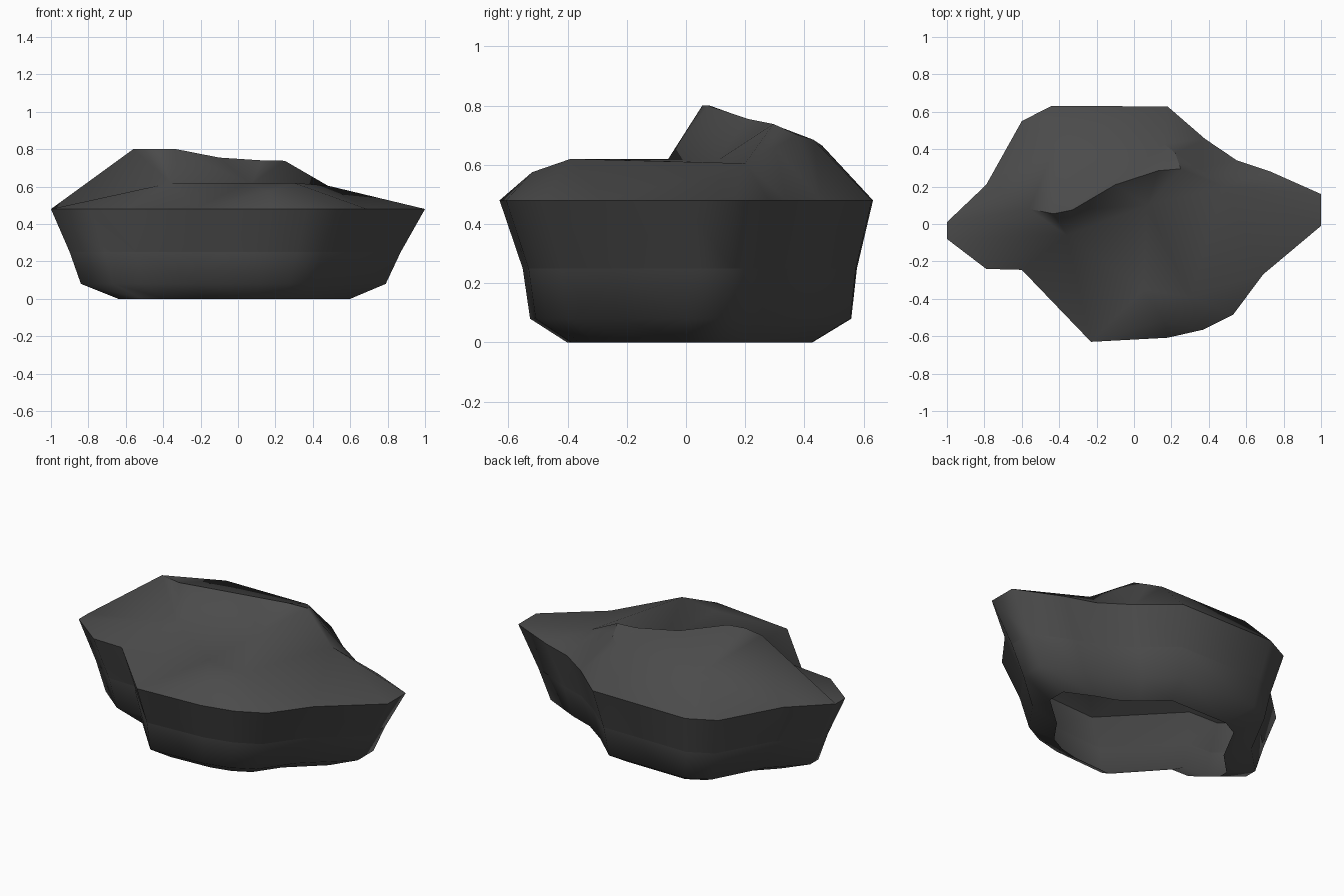
import bpy, bmesh
from mathutils import Vector
from mathutils.geometry import delaunay_2d_cdt

if "Cube" in bpy.data.objects:
    bpy.data.objects.remove(bpy.data.objects["Cube"])

# rim outline at the widest height
RIM_Z = 0.48
rim = [(-1, .01), (-1, -.08), (-.79, -.24), (-.6, -.245), (-.23, -.63), (.18, -.608),
       (.37, -.565), (.53, -.485), (.69, -.27), (1, -.01), (1, .16), (.73, .28),
       (.55, .34), (.38, .455), (.18, .628), (-.44, .632), (-.6, .55), (-.79, .21)]
# ridge, back shoulder, then the lower front ledge
crown = [(-.56, .08, .80), (-.43, .055, .80), (-.33, .075, .80), (-.1, .21, .755),
         (.13, .285, .74), (.25, .295, .738), (.22, .38, .70), (.16, .43, .685),
         (-.4, .46, .665), (.35, .3, .66),
         (-.36, -.06, .62), (.07, .1, .61), (.3, -.39, .62), (.05, -.35, .62),
         (.16, -.52, .575), (.48, .2, .605)]
# lower rings: height, x scale, y scale, x shift, y shift
rings = [(.25, .885, .895, -.015, .012), (.08, .815, .86, -.025, .015), (0, .62, .657, -.02, .012)]

bm = bmesh.new()
n = len(rim)

# top surface: triangulated height field inside the rim, with fixed creases
pts = [Vector(p) for p in rim] + [Vector(p[:2]) for p in crown]
heights = [RIM_Z] * n + [p[2] for p in crown]
edges = [(i, (i + 1) % n) for i in range(n)] + [(n + i, n + i + 1) for i in range(7)]
creases = [(0, 0), (17, 0), (0, 10), (1, 10), (2, 10), (3, 10), (10, 15), (9, 15), (8, 12)]
edges += [(r, n + c) for r, c in creases]
edges += [(n + a, n + b) for a, b in [(10, 0), (10, 1), (10, 11), (10, 13), (15, 9), (9, 5)]]
co, _, tris, orig, _, _ = delaunay_2d_cdt(pts, edges, [list(range(n))], 1, 1e-5)
top = [bm.verts.new((c.x, c.y, heights[o[0]])) for c, o in zip(co, orig)]
for t in tris:
    bm.faces.new([top[i] for i in t])

# side walls, open underneath
loop = [next(v for v, o in zip(top, orig) if i in o) for i in range(n)]
sharp = []
for z, sx, sy, dx, dy in rings:
    sharp += [(loop[i], loop[(i + 1) % n]) for i in range(n)] if z > .07 else []
    low = [bm.verts.new((x * sx + dx, y * sy + dy, z)) for x, y in rim]
    for i in range(n):
        j = (i + 1) % n
        bm.faces.new((loop[i], loop[j], low[j], low[i]))
    loop = low
bmesh.ops.recalc_face_normals(bm, faces=bm.faces)

# smooth faces, with the rim, the waist and the ridge kept sharp
for f in bm.faces:
    f.smooth = True
ridge = [next(v for v, o in zip(top, orig) if n + i in o) for i in range(8)]
for a, b in sharp + list(zip(ridge, ridge[1:])):
    e = bm.edges.get((a, b))
    if e:
        e.smooth = False

mesh = bpy.data.meshes.new("rock")
bm.to_mesh(mesh)
bm.free()
rock = bpy.data.objects.new("rock", mesh)
bpy.context.collection.objects.link(rock)

# dark stone colour
stone = bpy.data.materials.new("dark stone")
stone.diffuse_color = (.07, .07, .07, 1)
stone.use_nodes = True
stone.node_tree.nodes["Principled BSDF"].inputs["Base Color"].default_value = stone.diffuse_color
mesh.materials.append(stone)
